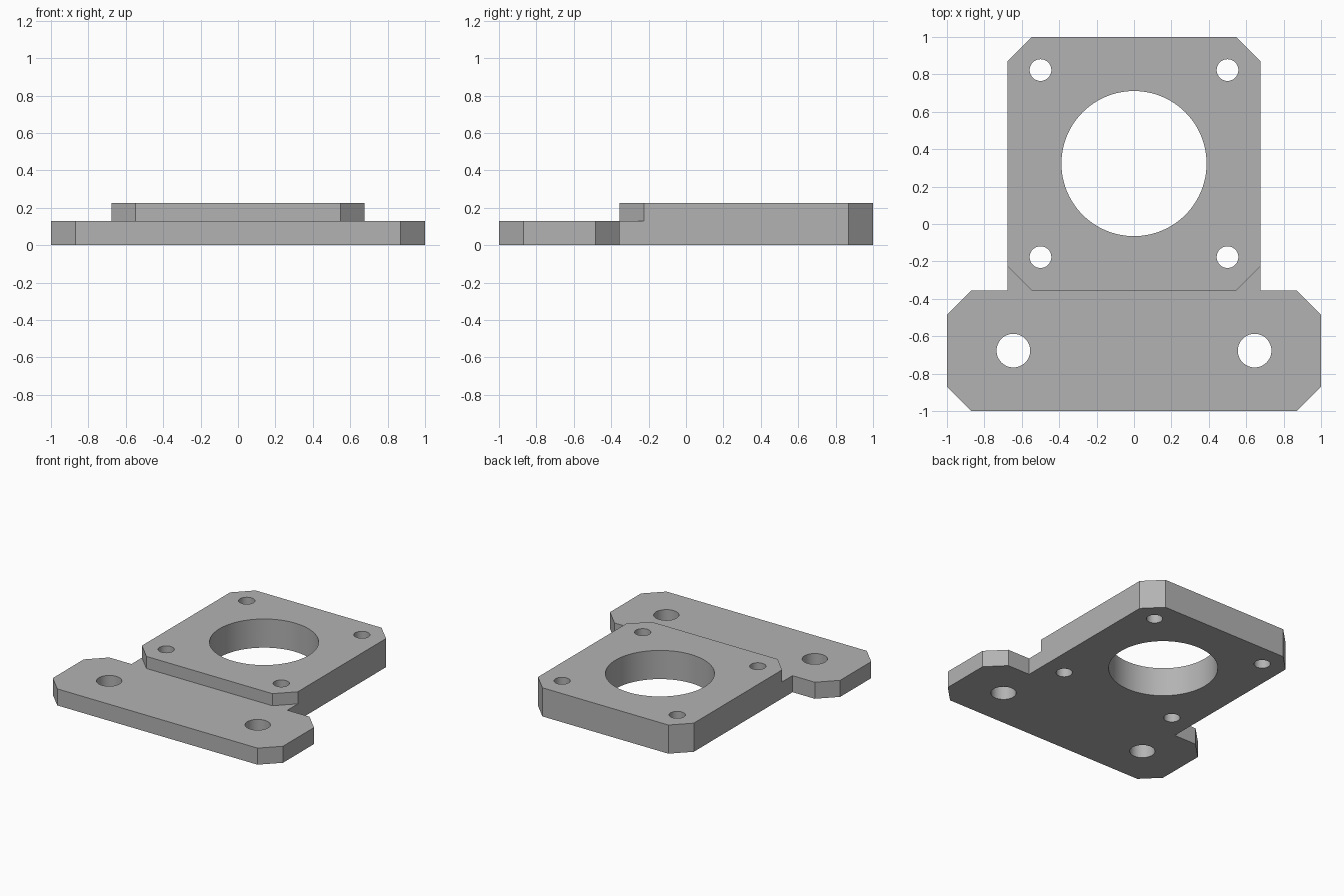
import bpy
import bmesh
from math import radians

default = bpy.data.objects.get("Cube")
if default:
    bpy.data.objects.remove(default)

FOOT_TOP, PAD_TOP = 0.13, 0.225
CHAMFER = 0.13
HALF_PAD, FOOT_BACK = 0.677, -0.355

grey = bpy.data.materials.new("plain grey")
grey.use_nodes = True
COLOUR = (0.45, 0.45, 0.45, 1)
grey.diffuse_color = COLOUR
grey.node_tree.nodes["Principled BSDF"].inputs["Base Color"].default_value = COLOUR


def plate(name, right_half, z0, z1):
    """Extrude an outline given by its +x half, front to back, mirrored to -x."""
    outline = right_half + [(-x, y) for x, y in reversed(right_half)]
    bm = bmesh.new()
    face = bm.faces.new([bm.verts.new((x, y, z0)) for x, y in outline])
    top = bmesh.ops.extrude_face_region(bm, geom=[face])["geom"]
    verts = [v for v in top if isinstance(v, bmesh.types.BMVert)]
    bmesh.ops.translate(bm, verts=verts, vec=(0, 0, z1 - z0))
    bmesh.ops.recalc_face_normals(bm, faces=bm.faces)
    mesh = bpy.data.meshes.new(name)
    bm.to_mesh(mesh)
    bm.free()
    mesh.materials.append(grey)
    obj = bpy.data.objects.new(name, mesh)
    bpy.context.collection.objects.link(obj)
    return obj


def combine(target, other, operation):
    """Apply a boolean and discard the helper."""
    bpy.context.view_layer.objects.active = target
    mod = target.modifiers.new("combine", "BOOLEAN")
    mod.operation = operation
    mod.solver = "EXACT"
    mod.object = other
    bpy.ops.object.modifier_apply(modifier=mod.name)
    bpy.data.objects.remove(other)


def drill(target, x, y, radius, sides):
    bpy.ops.mesh.primitive_cylinder_add(vertices=sides, radius=radius, depth=1,
                                        location=(x, y, 0))
    cutter = bpy.context.object
    cutter.hide_render = True
    cutter.data.materials.append(grey)
    combine(target, cutter, "DIFFERENCE")


# T-shaped lower plate: wide chamfered foot plus the pad's lower layer
back_corner = [(HALF_PAD, 1 - CHAMFER), (HALF_PAD - CHAMFER, 1)]
foot = [(1 - CHAMFER, -1), (1, CHAMFER - 1), (1, FOOT_BACK - CHAMFER),
        (1 - CHAMFER, FOOT_BACK), (HALF_PAD, FOOT_BACK)]
bracket = plate("mounting_bracket", foot + back_corner, 0, FOOT_TOP)

# Raised square pad with four chamfered corners
front_corner = [(HALF_PAD - CHAMFER, FOOT_BACK), (HALF_PAD, FOOT_BACK + CHAMFER)]
pad = plate("raised_pad", front_corner + back_corner, FOOT_TOP, PAD_TOP)
combine(bracket, pad, "UNION")

# Central bore, four small screw holes, two larger foot holes
PAD_Y = 0.323
drill(bracket, 0, PAD_Y, 0.388, 96)
for side in (-1, 1):
    for end in (-1, 1):
        drill(bracket, side * 0.5, PAD_Y + end * 0.5, 0.058, 48)
    drill(bracket, side * 0.645, -0.677, 0.09, 48)

bpy.ops.object.select_all(action="DESELECT")
bracket.select_set(True)
bpy.context.view_layer.objects.active = bracket
bpy.ops.object.shade_smooth_by_angle(angle=radians(30))
